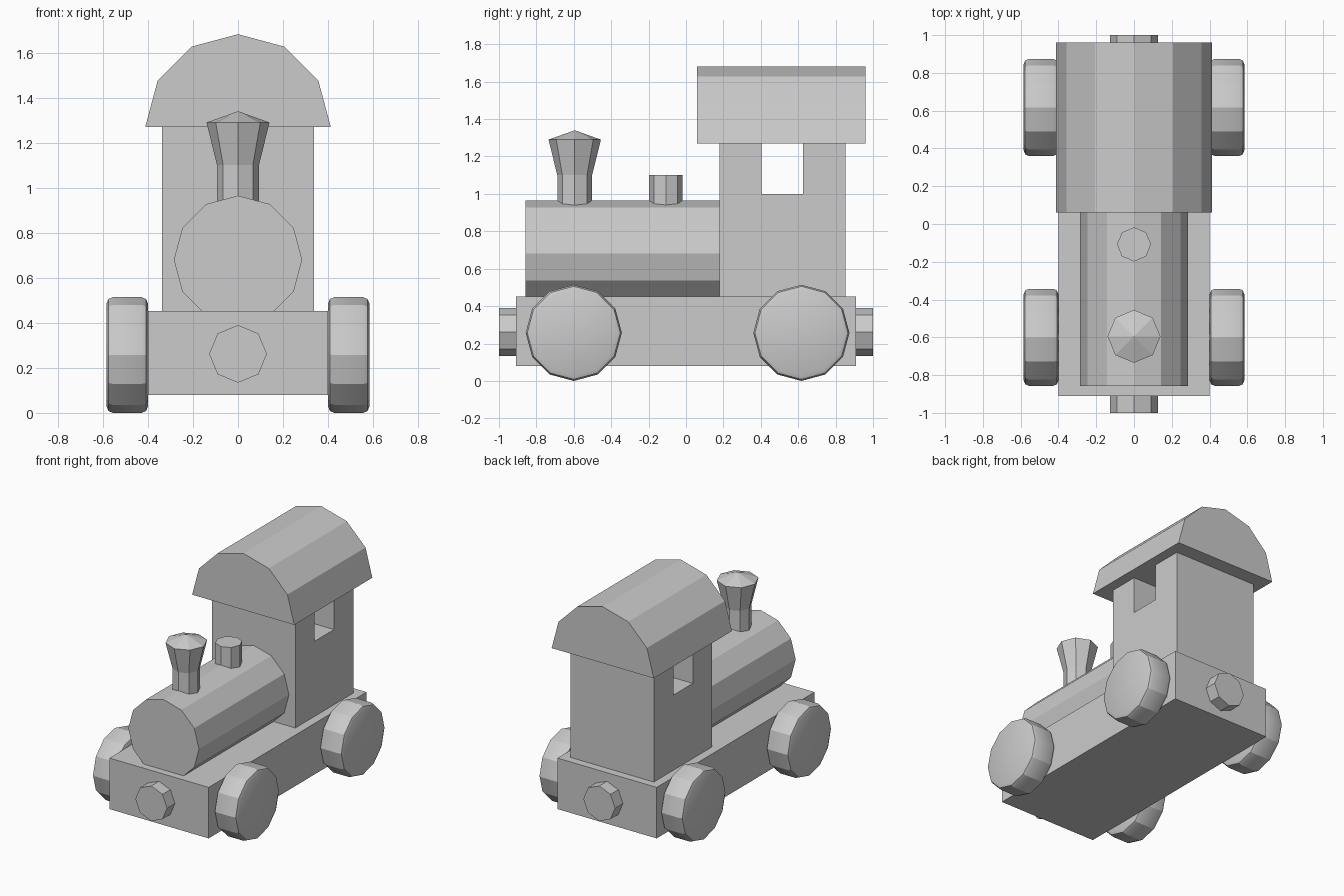
import bpy
import bmesh
from math import cos, sin, pi, radians
from mathutils import Vector

cube = bpy.data.objects.get("Cube")
if cube:
    bpy.data.objects.remove(cube, do_unlink=True)

grey = bpy.data.materials.new("plain_grey")
grey.use_nodes = True
grey.diffuse_color = (0.6, 0.6, 0.6, 1)
grey.node_tree.nodes["Principled BSDF"].inputs["Base Color"].default_value = (0.6, 0.6, 0.6, 1)


def finish(name, bm):
    bmesh.ops.recalc_face_normals(bm, faces=bm.faces)
    mesh = bpy.data.meshes.new(name)
    bm.to_mesh(mesh)
    bm.free()
    mesh.materials.append(grey)
    obj = bpy.data.objects.new(name, mesh)
    bpy.context.collection.objects.link(obj)
    return obj


def arc(a, b, radius, sides, count=None):
    """Points of a regular polygon, or the first few of them."""
    return [(a + radius * cos(2 * pi * i / sides), b + radius * sin(2 * pi * i / sides))
            for i in range(count or sides)]


def prism(name, profile, axis, start, end, bevel=0):
    """Extrude a profile along x or y; the profile lies in the other two axes."""
    bm = bmesh.new()
    place = (lambda a, b: (start, a, b)) if axis == "x" else (lambda a, b: (a, start, b))
    face = bm.faces.new([bm.verts.new(place(a, b)) for a, b in profile])
    shift = Vector((end - start, 0, 0)) if axis == "x" else Vector((0, end - start, 0))
    extruded = bmesh.ops.extrude_face_region(bm, geom=[face], use_keep_orig=True)
    bmesh.ops.translate(bm, vec=shift,
                        verts=[v for v in extruded["geom"] if isinstance(v, bmesh.types.BMVert)])
    bmesh.ops.recalc_face_normals(bm, faces=bm.faces)
    if bevel:
        rims = [e for e in bm.edges if abs(e.verts[0].co.x - e.verts[1].co.x) < 0.001]
        bmesh.ops.bevel(bm, geom=rims, offset=bevel, segments=2, profile=0.5, affect="EDGES")
    return finish(name, bm)


def turned(name, y, rings, apex=None):
    """Stack eight-sided rings of (radius, height), with a flat or pointed top."""
    bm = bmesh.new()
    loops = [[bm.verts.new((a, b, z)) for a, b in arc(0, y, r, 8)] for r, z in rings]
    for low, high in zip(loops, loops[1:]):
        for i in range(8):
            j = (i + 1) % 8
            bm.faces.new((low[i], low[j], high[j], high[i]))
    bm.faces.new(loops[0])
    if apex:
        tip = bm.verts.new((0, y, apex))
        for i in range(8):
            bm.faces.new((loops[-1][i], loops[-1][(i + 1) % 8], tip))
    else:
        bm.faces.new(loops[-1])
    return finish(name, bm)


# Chassis block and boiler
prism("chassis", [(-0.4, 0.08), (0.4, 0.08), (0.4, 0.452), (-0.4, 0.452)], "y", -0.91, 0.91)
prism("boiler", arc(0, 0.68, 0.285, 12), "y", -0.857, 0.19)

# Cab with a window slot right through, open up to the roof
cab = [(0.18, 0.44), (0.852, 0.44), (0.852, 1.27), (0.625, 1.27),
       (0.625, 1.0), (0.403, 1.0), (0.403, 1.27), (0.18, 1.27)]
prism("cab", cab, "x", -0.337, 0.337)

# Half-round roof
prism("roof", arc(0, 1.27, 0.412, 12, 7), "y", 0.06, 0.96)

# Funnel and steam dome
turned("funnel", -0.595, [(0.093, 0.8), (0.093, 1.1), (0.14, 1.29)], apex=1.34)
turned("steam_dome", -0.108, [(0.09, 0.8), (0.09, 1.1)])

# Buffers at both ends
for name, sign in (("front_buffer", -1), ("rear_buffer", 1)):
    prism(name, arc(0, 0.262, 0.128, 8), "y", sign * 0.9, sign)

# Wheels with rounded rims
for end, y in (("front", -0.6), ("rear", 0.617)):
    for side, sign in (("left", 1), ("right", -1)):
        wheel = prism(f"{end}_{side}_wheel", arc(y, 0.257, 0.257, 12), "x",
                      sign * 0.4, sign * 0.584, bevel=0.028)
        bpy.ops.object.select_all(action="DESELECT")
        wheel.select_set(True)
        bpy.context.view_layer.objects.active = wheel
        bpy.ops.object.shade_smooth_by_angle(angle=radians(25))
